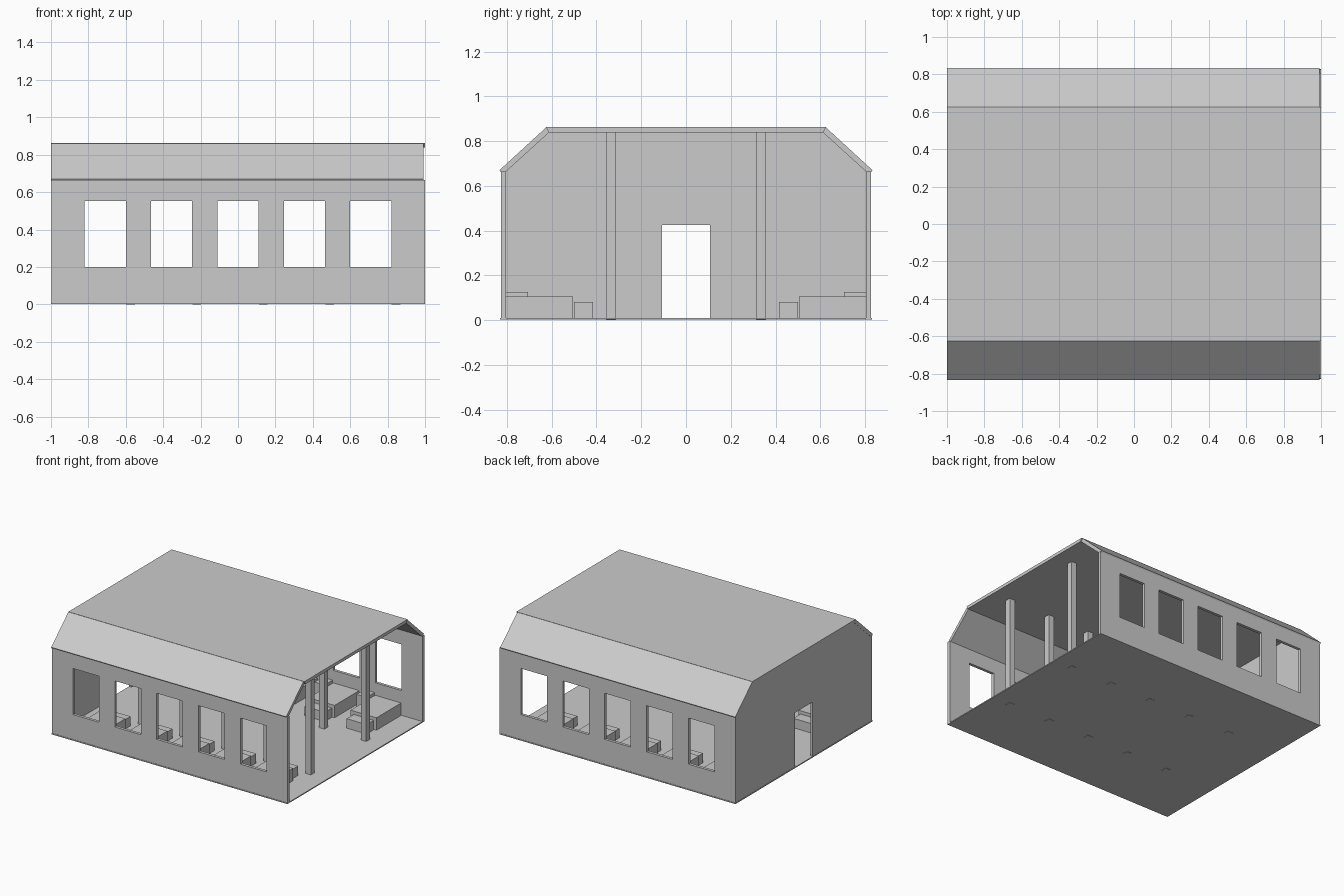
import bpy, bmesh

if "Cube" in bpy.data.objects:
    bpy.data.objects.remove(bpy.data.objects["Cube"])

PITCH = 0.355
WINDOWS = [PITCH * i for i in range(-2, 3)]


def finish(name, bm):
    bmesh.ops.recalc_face_normals(bm, faces=bm.faces)
    me = bpy.data.meshes.new(name)
    bm.to_mesh(me)
    bm.free()
    ob = bpy.data.objects.new(name, me)
    bpy.context.collection.objects.link(ob)
    return ob


def box(name, x0, x1, y0, y1, z0, z1):
    bm = bmesh.new()
    bmesh.ops.create_cube(bm, size=1)
    for v in bm.verts:
        v.co = ((x0 + x1) / 2 + v.co.x * (x1 - x0),
                (y0 + y1) / 2 + v.co.y * (y1 - y0),
                (z0 + z1) / 2 + v.co.z * (z1 - z0))
    return finish(name, bm)


def extrude_x(name, profile, x0, x1):
    """Solid from a closed (y, z) profile running along x."""
    bm = bmesh.new()
    face = bm.faces.new([bm.verts.new((x0, y, z)) for y, z in profile])
    new = bmesh.ops.extrude_face_region(bm, geom=[face])["geom"]
    verts = [g for g in new if isinstance(g, bmesh.types.BMVert)]
    bmesh.ops.translate(bm, verts=verts, vec=(x1 - x0, 0, 0))
    return finish(name, bm)


def cut(ob, cutter):
    cutter.hide_render = True
    cutter.hide_set(True)
    cutter.display_type = 'WIRE'
    mod = ob.modifiers.new("opening", 'BOOLEAN')
    mod.object = cutter
    mod.solver = 'EXACT'


def both_sides(name, x0, x1, y0, y1, z0, z1):
    """One box at +y and its mirror image at -y."""
    return (box("back_" + name, x0, x1, y0, y1, z0, z1),
            box("front_" + name, x0, x1, -y1, -y0, z0, z1))


# Floor slab
box("floor", -1, 1, -0.83, 0.83, 0.002, 0.01)

# Long walls with five windows each
walls = both_sides("wall", -0.98, 1, 0.805, 0.827, 0.01, 0.665)
for x in WINDOWS:
    window = box("window_cutter", x - 0.11, x + 0.11, -1, 1, 0.2, 0.553)
    for wall in walls:
        cut(wall, window)

# End wall with doorway; the opposite end stays open
end_wall = extrude_x("end_wall", [(-0.827, 0.01), (0.827, 0.01), (0.827, 0.665),
                                  (0.62, 0.85), (-0.62, 0.85), (-0.827, 0.665)],
                     -0.998, -0.98)
cut(end_wall, box("door_cutter", -1.1, -0.9, -0.108, 0.108, -0.1, 0.425))

# Roof: flat top panel and two sloped panels
extrude_x("roof_top", [(-0.625, 0.862), (0.625, 0.862), (0.612, 0.838), (-0.612, 0.838)], -1, 1)
for side, s in (("back", 1), ("front", -1)):
    extrude_x(side + "_roof_slope", [(s * 0.625, 0.861), (s * 0.833, 0.67), (s * 0.827, 0.66),
                                     (s * 0.805, 0.663), (s * 0.612, 0.838)], -1, 0.992)

# Furniture and posts repeated at each window bay
for x in WINDOWS:
    both_sides("bed", x - 0.11, x + 0.11, 0.505, 0.803, 0.01, 0.105)
    both_sides("footlocker", x - 0.08, x + 0.09, 0.415, 0.5, 0.01, 0.082)
    both_sides("nightstand", x - 0.2, x - 0.115, 0.705, 0.803, 0.01, 0.125)
    both_sides("post", x + 0.112, x + 0.158, 0.312, 0.358, 0, 0.84)
